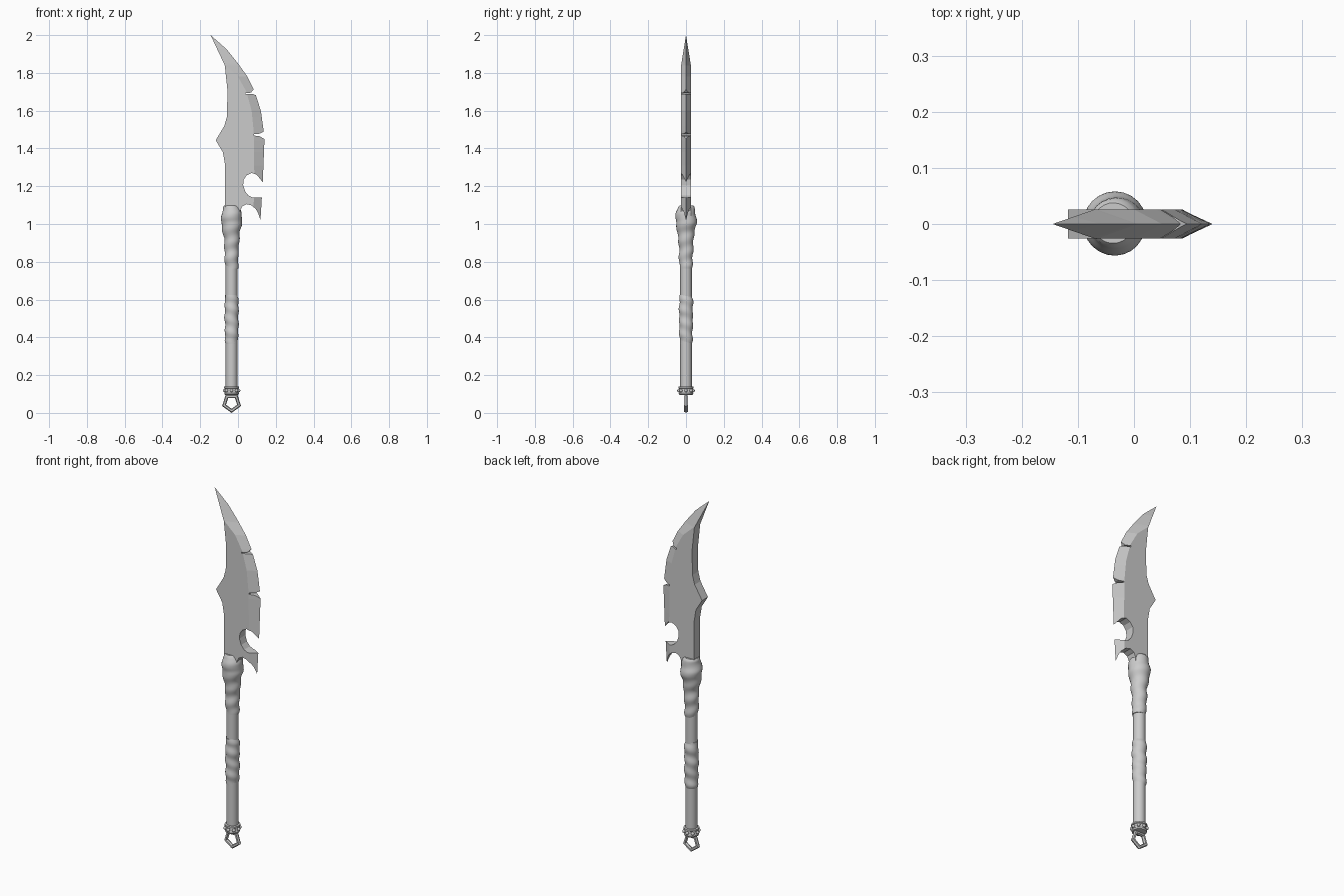
import bpy, bmesh
from math import pi, sin, cos, floor

if "Cube" in bpy.data.objects:
    bpy.data.objects.remove(bpy.data.objects["Cube"])

CX = -0.034   # shaft axis
T = 0.026     # blade half thickness


def make(name, verts, faces, smooth=False):
    me = bpy.data.meshes.new(name)
    me.from_pydata(verts, [], faces)
    bm = bmesh.new()
    bm.from_mesh(me)
    bmesh.ops.recalc_face_normals(bm, faces=bm.faces)
    bm.to_mesh(me)
    bm.free()
    ob = bpy.data.objects.new(name, me)
    bpy.context.collection.objects.link(ob)
    for p in me.polygons:
        p.use_smooth = smooth
    return ob


def lerp(pts, z):
    # piecewise linear lookup in (z, value) pairs, z ascending
    for (a, u), (b, v) in zip(pts, pts[1:]):
        if z <= b:
            return u + (v - u) * (z - a) / (b - a)
    return pts[-1][1]


def loft(name, rings, smooth=False, tip=None):
    n = len(rings[0])
    verts = [v for r in rings for v in r]
    faces = [(i * n + j, i * n + (j + 1) % n, (i + 1) * n + (j + 1) % n, (i + 1) * n + j)
             for i in range(len(rings) - 1) for j in range(n)]
    faces.append(tuple(range(n)))
    last = (len(rings) - 1) * n
    if tip:
        verts.append(tip)
        faces += [(last + j, last + (j + 1) % n, len(verts) - 1) for j in range(n)]
    else:
        faces.append(tuple(range(last, last + n)))
    return make(name, verts, faces, smooth)


def prism(name, pts):
    return loft(name, [[(x, y, z) for x, z in pts] for y in (-0.1, 0.1)])


# Blade: flat spine, flat cheeks, bevel down to a sharp edge
spine = [(1.02, -.068), (1.31, -.068), (1.38, -.08), (1.443, -.118), (1.52, -.072),
         (1.57, -.058), (1.71, -.056), (1.84, -.07), (2.0, -.145)]
bevel = [(1.02, .08), (1.22, .087), (1.49, .083), (1.60, .072), (1.70, .045),
         (1.78, .0), (1.84, -.066), (2.0, -.144)]
edge = [(1.02, .119), (1.22, .131), (1.443, .14), (1.49, .136), (1.60, .121),
        (1.71, .085), (1.78, .05), (1.85, .0), (1.925, -.06), (2.0, -.145)]
thick = [(1.02, T), (1.84, T), (2.0, 0)]
rings = []
for z in sorted({p[0] for p in spine + bevel + edge} - {2.0}):
    s, b, e, t = (lerp(c, z) for c in (spine, bevel, edge, thick))
    rings.append([(s, -t, z), (b, -t, z), (e, 0, z), (b, t, z), (s, t, z)])
blade = loft("blade", rings, tip=(-.145, 0, 2.0))

# Cut-outs: hook hole, lower barb curve and two edge nicks
cuts = [
    [(.2, 1.14), (.078, 1.14), (.056, 1.15), (.038, 1.172), (.027, 1.205), (.030, 1.235),
     (.046, 1.258), (.072, 1.270), (.098, 1.262), (.112, 1.245), (.131, 1.222), (.2, 1.18)],
    [(.012, .9), (.012, 1.07), (.022, 1.093), (.045, 1.105), (.073, 1.098), (.095, 1.078),
     (.108, 1.055), (.118, 1.022), (.2, .9)],
    [(.2, 1.50), (.137, 1.49), (.113, 1.478), (.085, 1.476), (.085, 1.468), (.113, 1.465),
     (.14, 1.45), (.2, 1.44)],
    [(.15, 1.73), (.084, 1.713), (.068, 1.695), (.04, 1.694), (.04, 1.687), (.078, 1.688),
     (.094, 1.682), (.15, 1.68)],
]
cutters = []
for i, pts in enumerate(cuts):
    c = prism("blade_cutter_%d" % i, pts)
    c.hide_render = True
    m = blade.modifiers.new("cut", 'BOOLEAN')
    m.operation, m.solver, m.object = 'DIFFERENCE', 'EXACT', c
    cutters.append(c)
dg = bpy.context.evaluated_depsgraph_get()
cut_mesh = bpy.data.meshes.new_from_object(blade.evaluated_get(dg))
blade.modifiers.clear()
blade.data = cut_mesh
for c in cutters:
    bpy.data.objects.remove(c)


# Round parts turned about the shaft, optionally with helical cloth folds
def turned(name, profile, n=24, step=None, amp=0, pitch=.06, lean=1):
    z0, z1 = profile[0][0], profile[-1][0]
    zs = [p[0] for p in profile]
    if step:
        k = int((z1 - z0) / step)
        zs = [z0 + (z1 - z0) * i / k for i in range(k + 1)]
    out = []
    for z in zs:
        ring = []
        for j in range(n):
            a = 2 * pi * j / n
            fold = sin(2 * pi * z / pitch + lean * a) + .5 * sin(2 * pi * z / (pitch * 1.7) - lean * a + 1)
            r = lerp(profile, z) + amp * fold
            ring.append((CX + r * cos(a), r * sin(a), z))
        out.append(ring)
    ob = loft(name, out, True)
    bpy.ops.object.select_all(action='DESELECT')
    ob.select_set(True)
    bpy.context.view_layer.objects.active = ob
    bpy.ops.object.shade_smooth_by_angle(angle=.7)
    return ob


turned("shaft", [(.11, .031), (1.06, .031)], 16)
turned("grip_wrap", [(.365, .031), (.38, .034), (.48, .036), (.60, .036), (.625, .031)],
       step=.008, amp=.0022, pitch=.065)
turned("head_wrap", [(.765, .032), (.785, .035), (.86, .037), (.92, .040), (.96, .046),
                     (1.0, .054), (1.03, .056), (1.06, .051), (1.09, .043), (1.098, .036)],
       step=.008, amp=.0024, pitch=.075, lean=-1)

# Pommel collar with rims and studs
turned("pommel_collar", [(.095, .030), (.097, .037), (.105, .039), (.109, .036), (.128, .036),
                         (.131, .040), (.139, .040), (.141, .031)], 20)
for i in range(8):
    a = 2 * pi * i / 8
    bpy.ops.mesh.primitive_uv_sphere_add(segments=10, ring_count=6, radius=.009,
                                         location=(CX + .038 * cos(a), .038 * sin(a), .118))
    bpy.context.object.name = "collar_stud_%d" % i
    bpy.ops.object.shade_smooth()

# Five-sided hanging ring, point down
bpy.ops.mesh.primitive_torus_add(major_segments=5, minor_segments=6, major_radius=.042,
                                 minor_radius=.011, location=(CX, 0, .053),
                                 rotation=(pi / 2, pi / 2, 0))
bpy.context.object.name = "pommel_ring"
